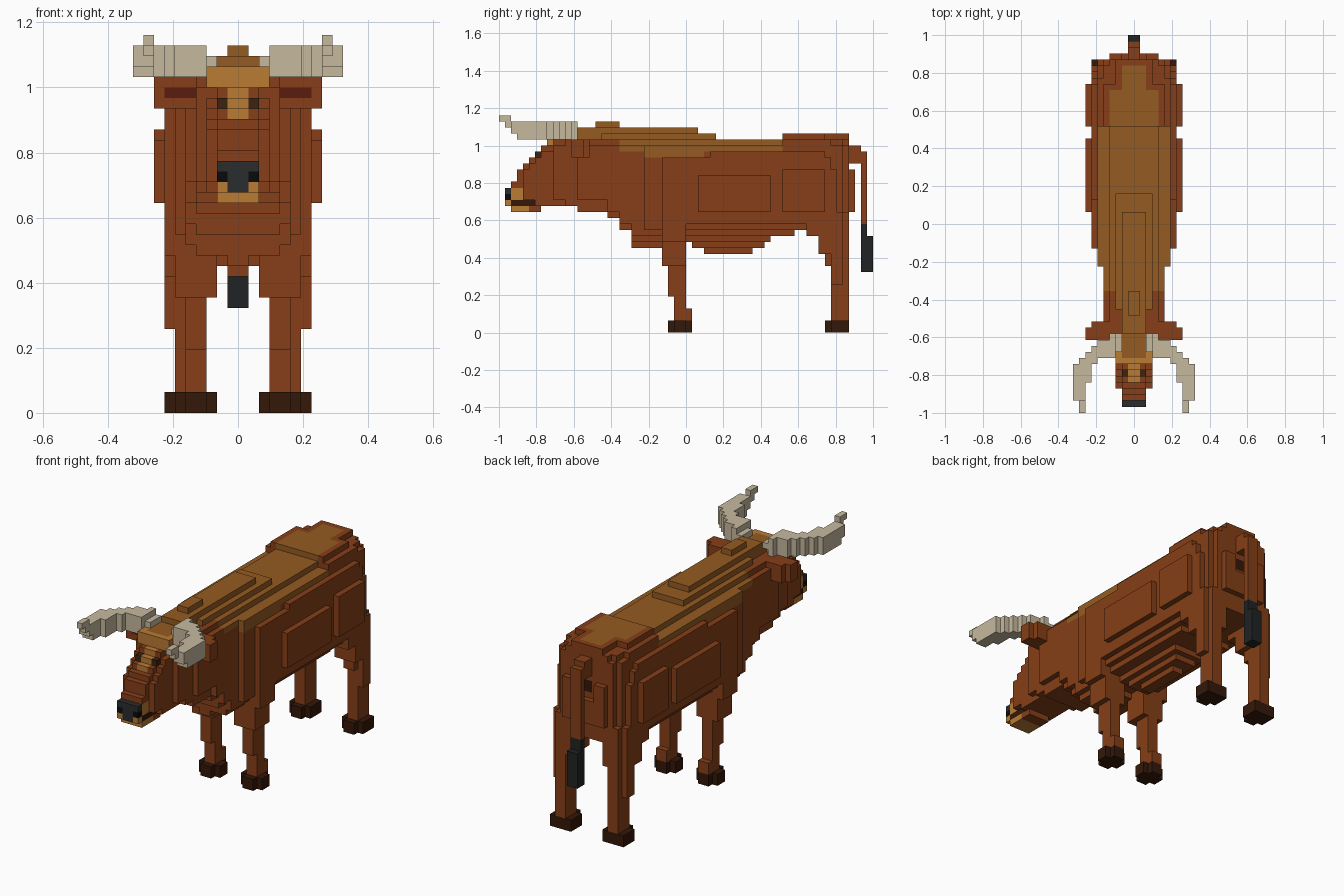
import bpy, bmesh
from mathutils import Vector

if "Cube" in bpy.data.objects:
    bpy.data.objects.remove(bpy.data.objects["Cube"])

U = 1 / 31          # one voxel
cells = {}          # (x, y, z) -> part name, x >= 0 half only


def fill(part, *boxes, paint=False):
    """Fill boxes (x0, x1, y0, y1, z0, z1); paint only recolours filled cells."""
    for x0, x1, y0, y1, z0, z1 in boxes:
        for x in range(x0, x1):
            for y in range(y0, y1):
                for z in range(z0, z1):
                    if not paint or (x, y, z) in cells:
                        cells[x, y, z] = part


# Trunk, side bulges, rounded rump, chest and belly
fill("body",
     (0, 7, -4, 25, 18, 27), (0, 7, -4, 24, 27, 29), (0, 7, 4, 23, 29, 30),
     (0, 6, -7, 26, 17, 31),
     (0, 5, 26, 27, 17, 31), (0, 6, 16, 24, 31, 32), (0, 5, 24, 26, 31, 32),
     (0, 4, 26, 27, 31, 32), (0, 5, 16, 23, 32, 33), (0, 3, 23, 27, 32, 33),
     (2, 4, 27, 28, 20, 27), (0, 2, 27, 28, 20, 24),
     (7, 8, 2, 14, 20, 26), (7, 8, 16, 23, 20, 27),
     (0, 5, -9, -4, 16, 31), (0, 4, -9, -3, 15, 18), (0, 1, -9, -4, 14, 15),
     (0, 5, -4, 18, 16, 18), (0, 3, 0, 14, 15, 16),
     (0, 2, 1, 13, 14, 15), (0, 1, 3, 11, 13, 14))
fill("neck",
     (0, 5, -11, -7, 18, 31), (0, 4, -11, -9, 17, 18), (0, 5, -13, -11, 20, 31),
     (0, 4, -13, -11, 19, 20), (0, 5, -18, -13, 22, 31),
     (0, 4, -18, -11, 20, 32), (0, 4, -20, -18, 21, 32), (0, 4, -22, -20, 22, 31))

# Legs and hooves: the hind pair stands a little wider than the front pair
fill("front_leg",
     (2, 7, -4, 0, 15, 18), (2, 6, -4, 0, 11, 15), (3, 5, -3, 0, 6, 11),
     (3, 5, -2, 0, 4, 6), (3, 5, -2, 1, 2, 4))
fill("hind_leg",
     (3, 7, 18, 26, 18, 20), (3, 7, 20, 26, 16, 18), (3, 6, 20, 27, 16, 20),
     (3, 6, 22, 27, 13, 16), (4, 6, 23, 27, 11, 13), (4, 6, 24, 27, 2, 11),
     (6, 7, 22, 26, 13, 16), (6, 7, 24, 26, 8, 13))
fill("hooves",
     (3, 5, -3, 1, 0, 2), (2, 6, -2, 0, 0, 2),
     (4, 6, 23, 27, 0, 2), (3, 7, 24, 27, 0, 2))

# Stepped head, sloping down to the muzzle
for y, top in zip(range(-30, -18), (24, 25, 27, 28, 29, 30, 31, 31, 32, 32, 32, 32)):
    w = 2 if y < -27 else 3
    fill("head", (0, w, y, y + 1, 22, top - 1), (0, 2, y, y + 1, 21, top))
fill("head", (0, 2, -26, -24, 20, 21), (2, 3, -25, -18, 21, 22))

# Lighter back, ridge and rump patch
fill("back_stripe",
     (0, 6, -7, 3, 29, 31), (0, 6, -7, 16, 30, 31), (0, 5, -11, -7, 30, 31),
     (0, 4, -11, 16, 31, 32),
     (0, 3, -14, 5, 32, 33), (0, 2, -22, 5, 32, 33), (0, 2, -18, 2, 33, 34),
     (0, 1, -15, -11, 34, 35), (0, 4, 16, 22, 32, 33), (0, 2, 22, 26, 32, 33))

# Face details
fill("brow", (0, 3, -23, -22, 31, 33), (2, 3, -22, -19, 32, 33))
fill("face_blaze", (0, 1, -26, -22, 28, 31), paint=True)
fill("eyes", (1, 2, -25, -24, 29, 30))
fill("muzzle", (0, 2, -29, -27, 22, 24), (0, 2, -29, -26, 20, 21), (1, 2, -30, -29, 21, 22))
fill("mouth", (0, 2, -29, -25, 21, 22))
fill("nose", (0, 2, -30, -29, 22, 24), (0, 1, -30, -29, 21, 22))
fill("nostrils", (1, 2, -30, -29, 22, 23))

# Ears and horns
fill("ears", (5, 8, -19, -17, 29, 32), (4, 7, -17, -16, 29, 32), (4, 5, -19, -17, 29, 32))
fill("inner_ears", (4, 7, -19, -18, 30, 31))
fill("horns",
     (2, 3, -21, -18, 33, 34), (3, 4, -22, -18, 32, 35), (4, 6, -22, -19, 32, 35),
     (6, 7, -23, -20, 32, 35), (7, 8, -26, -21, 32, 35), (8, 9, -28, -22, 32, 35),
     (9, 10, -28, -23, 32, 35),
     (8, 10, -29, -28, 33, 35), (8, 9, -30, -29, 34, 36), (8, 9, -31, -30, 35, 36))

# Tail
fill("tail", (0, 1, 27, 29, 28, 31), (0, 1, 29, 30, 18, 30))
fill("tail_tuft", (0, 1, 29, 30, 10, 18), (0, 1, 30, 31, 10, 16))
fill("tail_base_mark", (0, 1, 26, 27, 25, 27))

BROWN, TAN, LIGHT = "863f18", "955b22", "ba7b34"
COLOURS = {
    "body": BROWN, "neck": BROWN, "head": BROWN, "front_leg": BROWN,
    "hind_leg": BROWN, "ears": BROWN, "tail": BROWN, "back_stripe": TAN,
    "brow": LIGHT, "face_blaze": LIGHT, "muzzle": LIGHT, "horns": "c6b99e",
    "hooves": "341708", "inner_ears": "5a1c0e", "eyes": "3b2410",
    "mouth": "341708", "nose": "2a2c2d", "nostrils": "0a0a0a",
    "tail_tuft": "202223", "tail_base_mark": "341708"}


def material(hexcode):
    mat = bpy.data.materials.get(hexcode) or bpy.data.materials.new(hexcode)
    rgb = [int(hexcode[i:i + 2], 16) / 255 for i in (0, 2, 4)]
    mat.diffuse_color = [((c + 0.055) / 1.055) ** 2.4 for c in rgb] + [1]
    mat.use_nodes = True
    mat.node_tree.nodes["Principled BSDF"].inputs["Base Color"].default_value = mat.diffuse_color
    return mat


# Mirror the half and build one mesh per part from its exposed cell faces
full = dict(cells)
full.update({(-x - 1, y, z): p for (x, y, z), p in cells.items()})
for part, colour in COLOURS.items():
    bm = bmesh.new()
    for cell, owner in full.items():
        if owner != part:
            continue
        mid = Vector(cell) + Vector((0.5, 0.5, 0.5))
        for axis in range(3):
            for sign in (-1, 1):
                n, a, b = Vector(), Vector(), Vector()
                n[axis], a[(axis + 1) % 3], b[(axis + 2) % 3] = sign, sign, 1
                if tuple(int(c + d) for c, d in zip(cell, n)) in full:
                    continue
                ring = [mid + (n + a * s + b * t) / 2
                        for s, t in ((-1, -1), (1, -1), (1, 1), (-1, 1))]
                bm.faces.new([bm.verts.new(p * U) for p in ring])
    bmesh.ops.remove_doubles(bm, verts=bm.verts, dist=U / 10)
    bmesh.ops.dissolve_limit(bm, angle_limit=0.01, verts=bm.verts, edges=bm.edges)
    mesh = bpy.data.meshes.new(part)
    bm.to_mesh(mesh)
    bm.free()
    mesh.materials.append(material(colour))
    bpy.context.collection.objects.link(bpy.data.objects.new(part, mesh))
